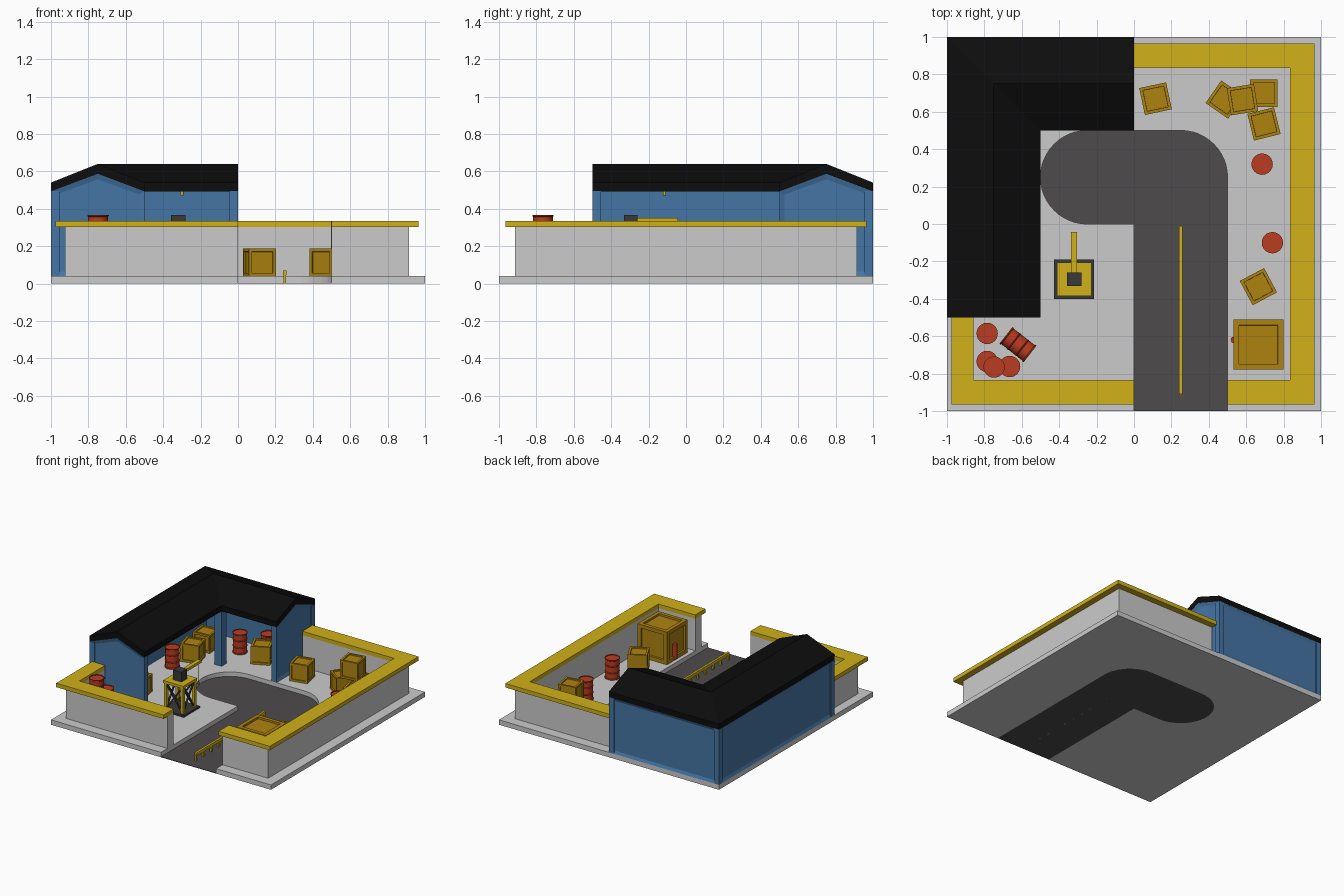
import bpy, bmesh
from math import radians, sin, cos, pi
from mathutils import Matrix, Vector

if "Cube" in bpy.data.objects:
    bpy.data.objects.remove(bpy.data.objects["Cube"])


def material(name, rgb):
    m = bpy.data.materials.new(name)
    m.diffuse_color = (*rgb, 1)
    m.use_nodes = True
    m.node_tree.nodes["Principled BSDF"].inputs["Base Color"].default_value = m.diffuse_color
    return m


BLUE = material("blue", (0.06, 0.18, 0.38))
YELLOW = material("yellow", (0.64, 0.44, 0.01))
RED = material("red", (0.5, 0.045, 0.015))
WOOD = material("wood", (0.42, 0.23, 0.005))
ASPHALT = material("asphalt", (0.075, 0.07, 0.07))
DARK = material("dark", (0.04, 0.04, 0.045))
BLACK = material("black", (0.004, 0.004, 0.004))


def finish(bm, name, mat=None):
    bmesh.ops.recalc_face_normals(bm, faces=bm.faces)
    me = bpy.data.meshes.new(name)
    bm.to_mesh(me)
    bm.free()
    if mat:
        me.materials.append(mat)
    ob = bpy.data.objects.new(name, me)
    bpy.context.collection.objects.link(ob)
    return ob


def prism(name, outline, z0, z1, mat=None):
    bm = bmesh.new()
    face = bm.faces.new([bm.verts.new((x, y, z0)) for x, y in outline])
    ext = bmesh.ops.extrude_face_region(bm, geom=[face])["geom"]
    bmesh.ops.translate(bm, vec=(0, 0, z1 - z0),
                        verts=[g for g in ext if isinstance(g, bmesh.types.BMVert)])
    return finish(bm, name, mat)


def box(name, x0, x1, y0, y1, z0, z1, mat=None):
    return prism(name, [(x0, y0), (x1, y0), (x1, y1), (x0, y1)], z0, z1, mat)


def rod(name, a, b, r, mat, sides=4):
    a, b = Vector(a), Vector(b)
    bm = bmesh.new()
    rot = (b - a).to_track_quat('Z', 'Y').to_matrix().to_4x4()
    turn = Matrix.Rotation(pi / 4, 4, 'Z')
    bmesh.ops.create_cone(bm, cap_ends=True, segments=sides, radius1=r, radius2=r,
                          depth=(b - a).length,
                          matrix=Matrix.Translation((a + b) / 2) @ rot @ turn)
    return finish(bm, name, mat)


def arc(cx, cy, r, a0, a1, n=12):
    return [(cx + r * cos(radians(a0 + (a1 - a0) * i / n)),
             cy + r * sin(radians(a0 + (a1 - a0) * i / n))) for i in range(n + 1)]


# Sunken road and the slab wrapped around it
curve = ([(0.5, -1)] + arc(0.25, 0.25, 0.25, 0, 90)
         + arc(-0.25, 0.25, 0.25, 90, 270, 24) + [(0, 0), (0, -1)])
prism("road", curve, 0, 0.004, ASPHALT)
prism("yard_slab", [(1, -1)] + curve + [(-1, -1), (-1, 1), (1, 1)], 0, 0.04)


# Boundary walls with wider yellow caps
def boundary(kind, o, z0, z1, mat=None):
    i, ol, il = 0.835, o + 0.01, 0.857
    prism("right_" + kind, [(0, o), (o, o), (o, -o), (0.5, -o), (0.5, -i),
                            (i, -i), (i, i), (0, i)], z0, z1, mat)
    prism("left_" + kind, [(0, -o), (-ol, -o), (-ol, -0.5), (-il, -0.5),
                           (-il, -i), (0, -i)], z0, z1, mat)


boundary("wall", 0.915, 0.04, 0.302)
boundary("wall_cap", 0.966, 0.302, 0.335, YELLOW)


# Shed walls: a panel profile extruded inward, outer face inset
def shed_wall(name, profile, place, inward):
    bm = bmesh.new()
    face = bm.faces.new([bm.verts.new(place(s, z)) for s, z in profile])
    ext = bmesh.ops.extrude_face_region(bm, geom=[face])["geom"]
    bmesh.ops.translate(bm, vec=inward, verts=[g for g in ext if isinstance(g, bmesh.types.BMVert)])
    bmesh.ops.recalc_face_normals(bm, faces=bm.faces)
    out = -Vector(inward).normalized()
    front = [f for f in bm.faces if f.normal.dot(out) > 0.99]
    bmesh.ops.inset_region(bm, faces=front, thickness=0.033, depth=-0.01)
    finish(bm, name, BLUE)


gable = [(-0.25, 0.04), (0.25, 0.04), (0.25, 0.495), (0, 0.59), (-0.25, 0.495)]
shed_wall("front_gable_wall", gable, lambda s, z: (s - 0.75, -0.5, z), (0, 0.045, 0))
shed_wall("right_gable_wall", gable, lambda s, z: (0, s + 0.75, z), (-0.045, 0, 0))
shed_wall("shed_left_wall", [(-0.5, 0.04), (1, 0.04), (1, 0.495), (-0.5, 0.495)],
          lambda s, z: (-1, s, z), (0.045, 0, 0))
shed_wall("shed_back_wall", [(-1, 0.04), (0, 0.04), (0, 0.495), (-1, 0.495)],
          lambda s, z: (s, 1, z), (0, -0.045, 0))
box("corner_pillar", -0.565, -0.5, 0.5, 0.565, 0.04, 0.51, BLUE)

# Shed roof: gable section swept round the L with a mitred corner
section = [(-0.25, 0.54), (0, 0.64), (0.25, 0.54), (0.25, 0.493), (0, 0.587), (-0.25, 0.493)]
stations = [lambda d: (-0.75 + d, -0.5), lambda d: (-0.75 + d, 0.75 - d), lambda d: (0, 0.75 - d)]
bm = bmesh.new()
rings = [[bm.verts.new((*st(d), z)) for d, z in section] for st in stations]
for a, b in zip(rings, rings[1:]):
    for k in range(6):
        n = (k + 1) % 6
        bm.faces.new((a[k], a[n], b[n], b[k]))
bm.faces.new(rings[0])
bm.faces.new(rings[-1])
finish(bm, "shed_roof", BLACK)

# Hanging lamps under the ridge
for x, y in [(-0.3, 0.75), (-0.75, -0.115)]:
    rod("lamp_cord", (x, y, 0.59), (x, y, 0.49), 0.003, DARK, 6)
    rod("lamp_bulb", (x, y, 0.495), (x, y, 0.472), 0.009, YELLOW, 12)


# Oil barrels: ribbed profile spun about the axis
def barrel(x, y, z=0.04, lie=None):
    h, r = 0.163, 0.057
    prof = [(0, 0.006), (r - 0.005, 0.006), (r - 0.005, 0), (r, 0), (r, 0.006), (r - 0.004, 0.01),
            (r - 0.004, 0.05), (r, 0.054), (r - 0.004, 0.058)]
    prof += [(a, h - b) for a, b in reversed(prof)]
    bm = bmesh.new()
    vs = [bm.verts.new((a, 0, b)) for a, b in prof]
    es = [bm.edges.new(p) for p in zip(vs, vs[1:])]
    bmesh.ops.spin(bm, geom=vs + es, cent=(0, 0, 0), axis=(0, 0, 1), angle=2 * pi, steps=24)
    bmesh.ops.remove_doubles(bm, verts=bm.verts, dist=1e-5)
    ob = finish(bm, "barrel", RED)
    for p in ob.data.polygons:
        p.use_smooth = True
    ob.data.set_sharp_from_angle(angle=radians(30))
    m = Matrix.Translation((x, y, z))
    if lie is not None:
        m = (Matrix.Translation((x, y, z + r)) @ Matrix.Rotation(radians(lie), 4, 'Z')
             @ Matrix.Rotation(pi / 2, 4, 'Y') @ Matrix.Translation((0, 0, -h / 2)))
    ob.data.transform(m)


for x, y in [(-0.785, -0.585), (-0.785, -0.735), (-0.665, -0.762), (0.685, 0.32),
             (0.74, -0.1), (-0.8, 0.29), (-0.535, 0.79), (-0.35, 0.89)]:
    barrel(x, y)
barrel(-0.748, -0.765, 0.203)
barrel(-0.62, -0.645, lie=-38)


# Crates: cubes with sunk panels on each face
def crate(x, y, turn, size=0.147, z=0.04):
    bm = bmesh.new()
    bmesh.ops.create_cube(bm, size=size, matrix=Matrix.Translation((x, y, z + size / 2))
                          @ Matrix.Rotation(radians(turn), 4, 'Z'))
    faces = list(bm.faces)
    bmesh.ops.inset_individual(bm, faces=faces, thickness=size * 0.16)
    bmesh.ops.inset_individual(bm, faces=faces, thickness=0.001, depth=-size * 0.06)
    finish(bm, "crate", WOOD)


for x, y, t in [(0.115, 0.67, 12), (0.695, 0.7, 0), (0.485, 0.665, -35), (0.695, 0.535, 14),
                (0.665, -0.335, 28), (-0.75, 0.485, 15), (-0.78, 0.7, 5),
                (-0.73, -0.24, 10), (-0.31, 0.755, 25)]:
    crate(x, y, t)
crate(0.58, 0.665, 9, z=0.187)
crate(0.665, -0.645, 0, 0.268)
rod("extinguisher", (0.535, -0.62, 0.05), (0.535, -0.62, 0.17), 0.018, RED, 16)

# Road divider rail on short posts
box("divider_rail", 0.241, 0.259, -0.91, -0.01, 0.045, 0.07, YELLOW)
for k in range(10):
    y = -0.905 + k * 0.0985
    box("divider_post", 0.243, 0.257, y - 0.008, y + 0.008, 0, 0.05, YELLOW)

# Loading crane: base, braced legs, top plate, motor, arm and hook
cx, cy = -0.32, -0.295
box("crane_base", cx - 0.107, cx + 0.107, cy - 0.105, cy + 0.105, 0.04, 0.055, DARK)
box("crane_plate", cx - 0.092, cx + 0.092, cy - 0.09, cy + 0.09, 0.265, 0.287, YELLOW)
lo, hi = 0.055, 0.268
corners = [(-1, -1), (1, -1), (1, 1), (-1, 1)]
for (a, b), (c, d) in zip(corners, corners[1:] + corners[:1]):
    r = 0.075
    rod("crane_leg", (cx + a * r, cy + b * r, lo - 0.005), (cx + a * r, cy + b * r, hi), 0.017, YELLOW)
    for z0, z1 in [(lo, hi), (hi, lo)]:
        rod("crane_brace", (cx + a * r, cy + b * r, z0), (cx + c * r, cy + d * r, z1), 0.008, DARK)
box("crane_motor", cx - 0.038, cx + 0.038, cy - 0.037, cy + 0.037, 0.287, 0.367, DARK)
box("crane_arm", cx - 0.016, cx + 0.016, cy + 0.03, -0.042, 0.328, 0.35, YELLOW)
rod("crane_cable", (cx, -0.06, 0.33), (cx, -0.06, 0.17), 0.003, DARK, 6)
rod("crane_hook", (cx, -0.06, 0.175), (cx, -0.06, 0.155), 0.009, YELLOW, 8)
